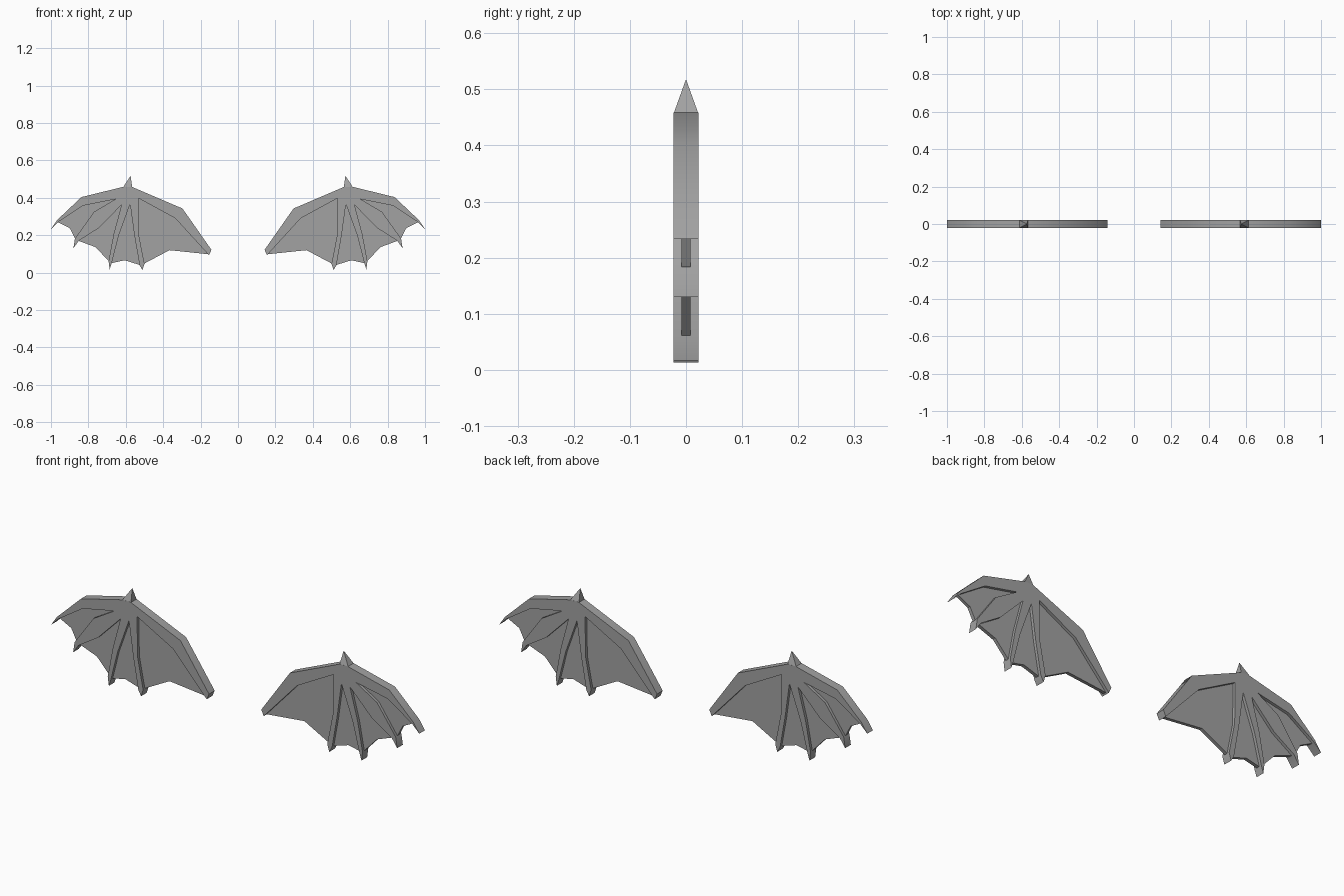
import bpy
import bmesh
import math

cube = bpy.data.objects.get("Cube")
if cube:
    bpy.data.objects.remove(cube, do_unlink=True)

# Single grey material
grey = bpy.data.materials.new("wing_grey")
grey.use_nodes = True
grey.diffuse_color = (0.36, 0.36, 0.36, 1)
grey.node_tree.nodes["Principled BSDF"].inputs["Base Color"].default_value = (0.36, 0.36, 0.36, 1)

BONE = 0.022      # half thickness of the bones
SKIN = 0.008      # half thickness of the membrane

# Arm and finger bones as one outline (x, z), running along the top and back along the fingers
FRAME = [
    (0.142, 0.122), (0.297, 0.343), (0.568, 0.459), (0.612, 0.459), (0.837, 0.404),
    (0.968, 0.280), (1.0, 0.233), (0.960, 0.272),                    # outer claw
    (0.828, 0.358), (0.655, 0.393),
    (0.770, 0.325), (0.872, 0.182), (0.880, 0.130), (0.852, 0.170),  # third finger
    (0.745, 0.238), (0.623, 0.362),
    (0.665, 0.206), (0.692, 0.060), (0.686, 0.017), (0.676, 0.048),  # second finger
    (0.638, 0.197), (0.577, 0.366),
    (0.553, 0.192), (0.526, 0.040), (0.511, 0.013), (0.500, 0.048),  # first finger
    (0.530, 0.200), (0.533, 0.398),
    (0.336, 0.291), (0.155, 0.093),
]

# Scalloped membrane; its upper rim lies buried in the arm
MEMBRANE = [
    (0.155, 0.098), (0.366, 0.120), (0.508, 0.045), (0.522, 0.040), (0.606, 0.066),
    (0.680, 0.050), (0.692, 0.062), (0.761, 0.136), (0.858, 0.172), (0.872, 0.184),
    (0.900, 0.238), (0.965, 0.271), (0.832, 0.380), (0.590, 0.430), (0.315, 0.318),
]


def finish(bm, name):
    bmesh.ops.recalc_face_normals(bm, faces=bm.faces)
    mesh = bpy.data.meshes.new(name)
    bm.to_mesh(mesh)
    bm.free()
    mesh.materials.append(grey)
    obj = bpy.data.objects.new(name, mesh)
    bpy.context.collection.objects.link(obj)
    return obj


def plate(name, outline, half, side):
    """Extrude an x-z outline symmetrically about y = 0."""
    bm = bmesh.new()
    face = bm.faces.new([bm.verts.new((side * x, -half, z)) for x, z in outline])
    ext = bmesh.ops.extrude_face_region(bm, geom=[face])
    verts = [g for g in ext["geom"] if isinstance(g, bmesh.types.BMVert)]
    bmesh.ops.translate(bm, verts=verts, vec=(0, 2 * half, 0))
    return finish(bm, name)


def spike(name, side):
    """Four-sided thumb claw on the wrist."""
    bm = bmesh.new()
    base = [bm.verts.new((side * x, y, 0.457)) for x, y in
            ((0.566, -BONE), (0.614, -BONE), (0.614, BONE), (0.566, BONE))]
    tip = bm.verts.new((side * 0.574, 0, 0.518))
    bm.faces.new(base)
    for i in range(4):
        bm.faces.new((base[i], base[(i + 1) % 4], tip))
    return finish(bm, name)


for label, side in (("left", 1), ("right", -1)):
    frame = plate(label + "_wing_bones", FRAME, BONE, side)
    plate(label + "_wing_membrane", MEMBRANE, SKIN, side)
    spike(label + "_thumb_claw", side)
    # Soft shading along the gently bent arm
    bpy.ops.object.select_all(action="DESELECT")
    frame.select_set(True)
    bpy.context.view_layer.objects.active = frame
    bpy.ops.object.shade_smooth_by_angle(angle=math.radians(35))
